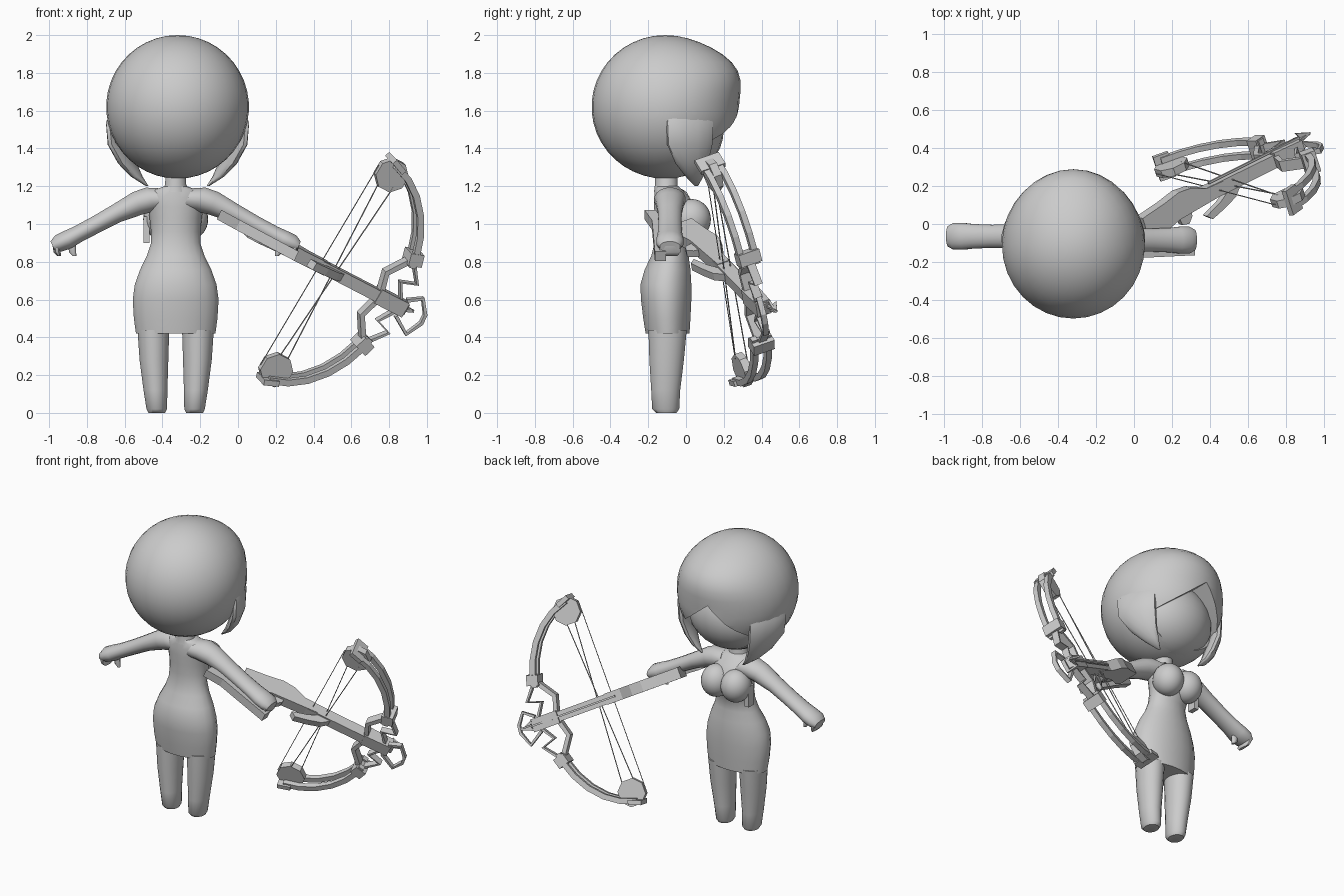
import bpy, bmesh, math
from mathutils import Vector as V, Matrix

if "Cube" in bpy.data.objects:
    bpy.data.objects.remove(bpy.data.objects["Cube"])

grey = bpy.data.materials.new("plain_grey")
grey.use_nodes = True
GREY = (0.6, 0.6, 0.6, 1)
grey.diffuse_color = GREY
grey.node_tree.nodes["Principled BSDF"].inputs["Base Color"].default_value = GREY

MID = -0.33                      # centre of the figure in x


def finish(name, bm, smooth=False):
    bmesh.ops.recalc_face_normals(bm, faces=bm.faces)
    mesh = bpy.data.meshes.new(name)
    bm.to_mesh(mesh)
    bm.free()
    mesh.materials.append(grey)
    ob = bpy.data.objects.new(name, mesh)
    bpy.context.collection.objects.link(ob)
    if smooth:
        shade(ob)
    return ob


def shade(ob):
    bpy.ops.object.select_all(action="DESELECT")
    ob.select_set(True)
    bpy.context.view_layer.objects.active = ob
    bpy.ops.object.shade_smooth_by_angle(angle=math.radians(50))


def loft(name, rings, sides=16, smooth=True):
    """Skin a list of (centre, u, v) elliptical rings; four sides give a box section."""
    bm = bmesh.new()
    grow = math.sqrt(2) if sides == 4 else 1
    rows = []
    for c, u, v in rings:
        angles = [math.tau * (i + 0.5) / sides for i in range(sides)]
        rows.append([bm.verts.new(V(c) + grow * (V(u) * math.cos(t) + V(v) * math.sin(t))) for t in angles])
    for r, s in zip(rows, rows[1:]):
        for i in range(sides):
            j = (i + 1) % sides
            bm.faces.new((r[i], r[j], s[j], s[i]))
    bm.faces.new(rows[0])
    bm.faces.new(rows[-1])
    return finish(name, bm, smooth)


def column(name, rows):
    """Upright loft from rows of (z, half width, back y, front y, x shift)."""
    return loft(name, [((MID + s, (b + f) / 2, z), (w, 0, 0), (0, (f - b) / 2, 0))
                       for z, w, b, f, s in rows], 20)


def ball(name, centre, radii, seg=24):
    bm = bmesh.new()
    bmesh.ops.create_uvsphere(bm, u_segments=seg, v_segments=seg * 2 // 3, radius=1)
    bm.transform(Matrix.Translation(centre) @ Matrix.Diagonal((*radii, 1)))
    return finish(name, bm, True)


def prism(name, points, offset):
    bm = bmesh.new()
    face = bm.faces.new([bm.verts.new(p) for p in points])
    out = bmesh.ops.extrude_face_region(bm, geom=[face])["geom"]
    bmesh.ops.translate(bm, vec=offset, verts=[g for g in out if isinstance(g, bmesh.types.BMVert)])
    return finish(name, bm)


# ---- Torso, dress and neck
column("dress", [
    (0.42, .213, -.215, .02, 0), (0.5, .224, -.228, .025, 0), (0.6, .23, -.24, .03, 0),
    (0.68, .219, -.243, .03, 0), (0.76, .19, -.22, .025, 0), (0.83, .155, -.185, .015, 0),
    (0.9, .132, -.168, .015, 0), (0.96, .132, -.165, .05, 0), (1.03, .14, -.168, .075, 0),
    (1.09, .148, -.17, .06, 0), (1.14, .15, -.17, .02, 0), (1.18, .115, -.165, -.02, 0),
    (1.2, .06, -.165, -.04, 0)])
column("neck", [(1.17, .075, -.17, -.035, 0), (1.21, .056, -.165, -.045, 0), (1.32, .055, -.165, -.045, 0)])

# ---- Mirrored limbs, bust and side locks
for side, tag in ((1, "left"), (-1, "right")):
    column(tag + "_leg", [
        (0, .045, -.16, -.05, side * .1), (.02, .055, -.18, -.035, side * .1),
        (.12, .064, -.185, -.03, side * .107), (.28, .077, -.195, -.01, side * .115),
        (.44, .085, -.2, .005, side * .118)])
    ball(tag + "_bust", (MID + side * .075, .03, 1.025), (.097, .102, .107))
    arm = [(.06, 1.13, .085, .06), (.13, 1.13, .085, .064), (.2, 1.11, .075, .06), (.31, 1.058, .064, .047),
           (.42, .998, .062, .043), (.52, .945, .066, .042), (.57, .918, .072, .046),
           (.62, .897, .072, .043), (.65, .88, .055, .028)]
    arm_y = -.075 - .01 * side
    loft(tag + "_arm", [((MID + side * d, arm_y, z), (0, w, 0), (side * h * .45, 0, h))
                        for d, z, w, h in arm])
    for part, d, w in (("fingers", .632, .06), ("thumb", .55, .018)):
        loft(f"{tag}_{part}", [((MID + side * (d - s), arm_y, z), (r, 0, 0), (0, w * k, 0))
                               for s, z, r, k in ((0, .9, .025, 1), (.005, .85, .02, 1), (.015, .83, .01, .7))], 8)
    # Distance is from the hair centre; the top ring is buried in the hair
    lock = [(.27, .02, 1.64, .02, .1), (.318, .02, 1.54, .033, .125), (.308, .02, 1.42, .036, .12),
            (.265, .03, 1.32, .034, .085), (.215, .045, 1.25, .024, .045), (.16, .055, 1.2, .006, .008)]
    loft(tag + "_hair_lock", [((MID + .01 + side * d, y, z), (side * t, t * .4, 0), (-side * w * .43, w, 0))
                              for d, y, z, t, w in lock], 12)

# ---- Head and hair with a full, parted fringe
ball("face", (MID + .01, -.05, 1.5), (.29, .25, .25))
hair = ball("hair", (MID + .01, -.11, 1.62), (.378, .39, .38), 32)
for v in hair.data.vertices:
    rise = (v.co.z - 1.62) / .38
    if v.co.y > -.11 and rise > 0:
        v.co.y += .06 * math.sin(math.pi * rise ** 1.5) * (v.co.y + .11) / .39
opening = [(-.36, 1.66), (-.2, 1.53), (-.07, 1.43), (-.09, 1.3), (-.1, 1.1),
           (-.56, 1.1), (-.57, 1.3), (-.59, 1.43), (-.48, 1.53)]
cutter = prism("fringe_cutter", [(x, .05, z) for x, z in opening], (0, 1, 0))
cut = hair.modifiers.new("fringe", "BOOLEAN")
cut.operation, cut.solver, cut.object = "DIFFERENCE", "EXACT", cutter
bpy.context.view_layer.objects.active = hair
bpy.ops.object.modifier_apply(modifier="fringe")
bpy.data.objects.remove(cutter)
shade(hair)

# ---- Small fittings on the body
loft("side_pouch", [((-.485, 0, z), (.016, 0, 0), (0, .03, 0)) for z in (.9, 1.04)], 4, False)
loft("arm_guard", [((-.1, -.19, 1.05), (0, .03, 0), (.012, 0, .025)),
                   ((0, -.15, .995), (0, .03, 0), (.012, 0, .025)),
                   ((.31, -.135, .83), (0, .03, 0), (.012, 0, .025))], 4, False)

# ---- Crossbow frame: forward, limb and underside directions
ORIGIN = V((.505, .22, .745))
FWD = V((.81, .405, -.42)).normalized()
LIMB = V((.504, -.132, .851)).normalized()
DOWN = FWD.cross(LIMB)


def at(a, l, n=0):
    return ORIGIN + FWD * a + LIMB * l + DOWN * n


def strip(name, pts, width, thick):
    """Box-section strip along (a, l, n) points; width runs along DOWN."""
    rings = []
    for i, p in enumerate(pts):
        q, r = pts[max(i - 1, 0)], pts[min(i + 1, len(pts) - 1)]
        across = DOWN.cross(at(*r) - at(*q)).normalized()
        rings.append((at(*p), DOWN * width / 2, across * thick / 2))
    return loft(name, rings, 4, False)


def side_plate(name, pts, half):
    """Outline in (a, n), thickened along the limb direction."""
    return prism(name, [at(a, -half, n) for a, n in pts], LIMB * half * 2)


# Stock, barrel and grips
side_plate("stock", [(-.57, -.05), (-.42, -.07), (-.32, -.09), (-.24, -.08), (-.16, -.04), (-.05, -.035),
                     (-.05, .03), (-.2, .04), (-.36, .05), (-.5, .085), (-.57, .08)], .036)
side_plate("barrel", [(-.16, -.04), (.46, -.035), (.48, .0), (.42, .035), (-.16, .035)], .032)
side_plate("rear_grip", [(-.36, .03), (-.27, .02), (-.28, .07), (-.31, .1), (-.35, .09)], .02)
side_plate("fore_grip", [(-.2, .105), (-.17, .135), (-.08, .11), (0, .08), (.05, .03),
                         (-.03, .03), (-.1, .07)], .022)
side_plate("front_block", [(.28, -.05), (.46, -.045), (.46, .035), (.28, .04)], .042)

# Bolt lying on the barrel
strip("bolt", [(-.12, 0, -.05), (.48, 0, -.05)], .012, .012)
prism("bolt_head", [at(.45, -.035, -.05), at(.54, 0, -.05), at(.45, .035, -.05), at(.47, 0, -.05)], DOWN * .012)
prism("bolt_blade", [at(.45, 0, -.085), at(.54, 0, -.05), at(.45, 0, -.015), at(.47, 0, -.05)], LIMB * .012)

# Foot stirrup
strip("stirrup", [(.44, .05, .02), (.51, .1, .03), (.565, .03, .04), (.57, -.02, .04),
                  (.53, -.11, .03), (.43, -.05, .02)], .03, .018)

# Limbs, wheels, riser and cables, mirrored about the barrel
ARC = [(.36, .22), (.345, .29), (.31, .385), (.25, .485), (.17, .57), (.08, .63), (-.02, .665)]
for m, tag in ((1, "upper"), (-1, "lower")):
    for n, layer in ((-.04, "top"), (.04, "under")):
        strip(f"{tag}_{layer}_limb", [(a, m * l, n) for a, l in ARC], .032, .035)
    strip(tag + "_limb_clamp", [(.365, m * .235, 0), (.345, m * .3, 0)], .12, .075)
    strip(tag + "_limb_tip", [(.03, m * .655, 0), (-.05, m * .685, 0)], .14, .03)
    strip(tag + "_riser", [(.29, m * .03, 0), (.26, m * .13, 0), (.345, m * .25, 0)], .06, .028)
    strip(tag + "_brace", [(.42, m * .03, 0), (.36, m * .12, 0), (.45, m * .15, 0), (.375, m * .24, 0)], .045, .016)
    loft(tag + "_wheel", [(at(0, m * .605, n), FWD * .092, LIMB * .092) for n in (-.022, .022)], 8, False)
    strip(tag + "_cable", [(.04, m * .56, .02 * m), (-.03, -m * .56, .02 * m)], .005, .005)
strip("bow_string", [(-.09, .62, 0), (-.09, -.62, 0)], .004, .004)
